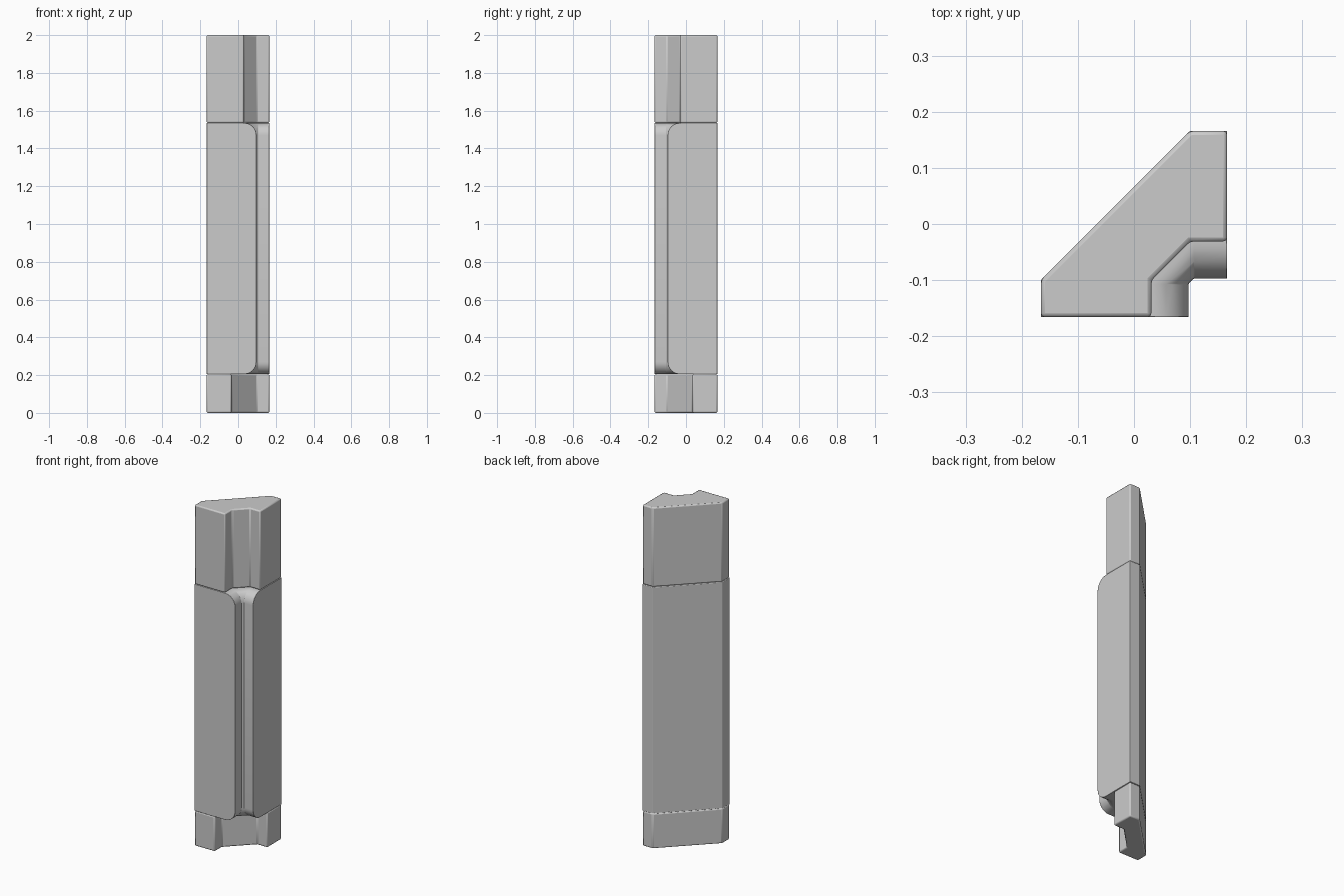
import bpy, bmesh, math

cube = bpy.data.objects.get("Cube")
if cube:
    bpy.data.objects.remove(cube, do_unlink=True)

GREY = (0.6, 0.6, 0.6, 1)
mat = bpy.data.materials.new("plain grey")
mat.use_nodes = True
mat.diffuse_color = GREY
mat.node_tree.nodes["Principled BSDF"].inputs["Base Color"].default_value = GREY

E, S = 0.166, 0.1   # outer extent, shoulder position


def outline(notch, inner=S):
    """Corner section mirrored across y = -x; notch sets the recess depth."""
    half = [(-E, -S), (-E, -E), (notch, -E), (notch, -inner)]
    return half + [(-y, -x) for x, y in reversed(half)]


def loft(name, rings, bevel):
    """Skin a list of (outline, z) rings, cap the ends and soften the edges."""
    bm = bmesh.new()
    loops = [[bm.verts.new((x, y, z)) for x, y in pts] for pts, z in rings]
    n = len(loops[0])
    for a, b in zip(loops, loops[1:]):
        for i in range(n):
            j = (i + 1) % n
            bm.faces.new((a[i], a[j], b[j], b[i]))
    bm.faces.new(loops[0][::-1])
    bm.faces.new(loops[-1])
    bmesh.ops.recalc_face_normals(bm, faces=bm.faces)
    me = bpy.data.meshes.new(name)
    bm.to_mesh(me)
    bm.free()
    me.materials.append(mat)
    ob = bpy.data.objects.new(name, me)
    bpy.context.collection.objects.link(ob)
    mod = ob.modifiers.new("soft edges", "BEVEL")
    mod.width = bevel
    mod.segments = 2
    mod.limit_method = "ANGLE"
    mod.angle_limit = math.radians(30)
    bpy.ops.object.select_all(action="DESELECT")
    ob.select_set(True)
    bpy.context.view_layer.objects.active = ob
    bpy.ops.object.shade_smooth_by_angle(angle=math.radians(35))
    return ob


# Base and top blocks: straight prisms with a stepped recess
Z_BASE, Z_TOP = 0.205, 1.535
loft("base_block", [(outline(-0.035), 0), (outline(-0.035), Z_BASE)], 0.007)
loft("top_block", [(outline(0.031), Z_TOP), (outline(0.031), 2)], 0.007)

# Middle shaft: the recess edge rolls over in a quarter round at both ends
R, EDGE, STEPS = 0.065, 0.097, 8
low = []
for k in range(STEPS + 1):
    a = k / STEPS * math.pi / 2
    low.append((outline(EDGE - R * (1 - math.sin(a)), 0.107), R * (1 - math.cos(a))))
rings = [(o, Z_BASE + h) for o, h in low] + [(o, Z_TOP - h) for o, h in reversed(low)]
loft("middle_shaft", rings, 0.005)
